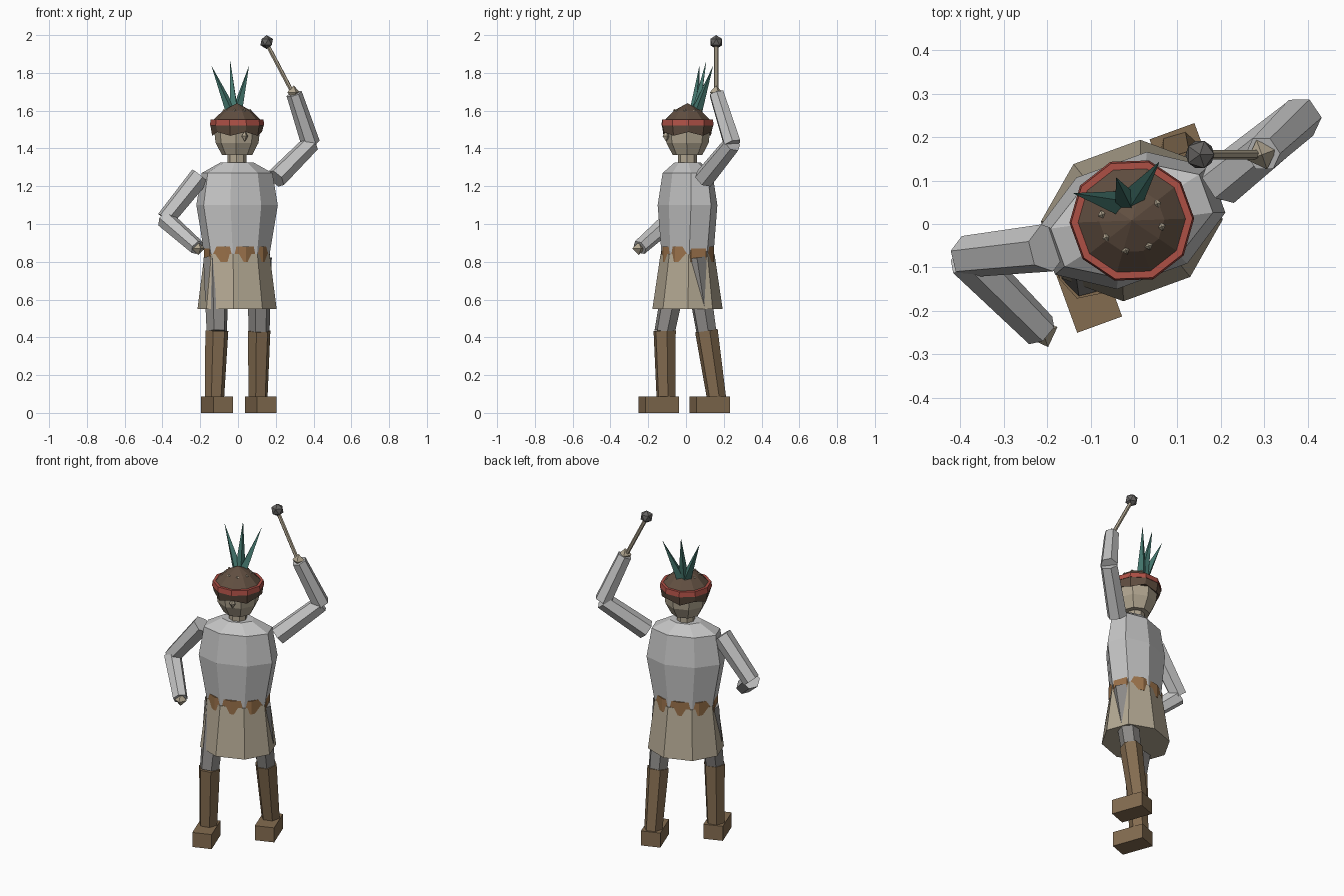
import bpy, bmesh, math
from mathutils import Vector, Matrix

if "Cube" in bpy.data.objects:
    bpy.data.objects.remove(bpy.data.objects["Cube"])

TURN = math.radians(20)              # the whole figure is turned about z
CX, CY = -0.005, 0.008               # body axis

COLOURS = {
    "light_grey_cloth": (0.56, 0.56, 0.56),
    "grey_leggings": (0.26, 0.25, 0.24),
    "skin_beige": (0.44, 0.38, 0.28),
    "skirt_beige": (0.45, 0.39, 0.29),
    "boot_brown": (0.23, 0.15, 0.08),
    "belt_tan": (0.33, 0.17, 0.07),
    "cap_brown": (0.12, 0.078, 0.053),
    "band_red": (0.42, 0.08, 0.06),
    "feather_teal": (0.06, 0.19, 0.16),
    "dark_stone": (0.13, 0.125, 0.12),
}
mats = {}
for n, c in COLOURS.items():
    mats[n] = bpy.data.materials.new(n)
    mats[n].diffuse_color = (*c, 1)


def finish(bm, name, mat):
    bmesh.ops.recalc_face_normals(bm, faces=bm.faces)
    me = bpy.data.meshes.new(name)
    bm.to_mesh(me)
    bm.free()
    me.materials.append(mats[mat])
    ob = bpy.data.objects.new(name, me)
    bpy.context.collection.objects.link(ob)
    return ob


def turned(x, y):
    """Body-frame point to world x, y."""
    c, s = math.cos(TURN), math.sin(TURN)
    return CX + x * c - y * s, CY + x * s + y * c


def loft(name, mat, rings, sides, offset=0.5):
    """Stack of elliptical rings (z, half width, half depth), capped at both ends."""
    bm = bmesh.new()
    loops = []
    for z, a, b in rings:
        loop = []
        for i in range(sides):
            t = 2 * math.pi * (i + offset) / sides
            loop.append(bm.verts.new((*turned(a * math.cos(t), b * math.sin(t)), z)))
        loops.append(loop)
    for lo, hi in zip(loops, loops[1:]):
        for i in range(sides):
            j = (i + 1) % sides
            bm.faces.new((lo[i], lo[j], hi[j], hi[i]))
    bm.faces.new(loops[0])
    bm.faces.new(loops[-1])
    bmesh.ops.remove_doubles(bm, verts=bm.verts, dist=0.0005)
    return finish(bm, name, mat)


def limb(name, mat, p, q, r1, r2, sides=6):
    """Tapered prism from p to q."""
    p, q = Vector(p), Vector(q)
    d = q - p
    bm = bmesh.new()
    bmesh.ops.create_cone(bm, cap_ends=True, segments=sides, radius1=r1, radius2=r2, depth=d.length)
    rot = d.to_track_quat('Z', 'Y').to_matrix().to_4x4()
    bm.transform(Matrix.Translation((p + q) / 2) @ rot @ Matrix.Rotation(TURN, 4, 'Z'))
    return finish(bm, name, mat)


def gem(name, mat, loc, size, sides=4):
    """Double pyramid."""
    bm = bmesh.new()
    bmesh.ops.create_uvsphere(bm, u_segments=sides, v_segments=2, radius=1)
    bm.transform(Matrix.Translation(loc) @ Matrix.Rotation(TURN, 4, 'Z') @ Matrix.Diagonal((*size, 1)))
    return finish(bm, name, mat)


# Torso, belt and skirt
loft("torso", "light_grey_cloth", [(0.83, 0.177, 0.131), (1.10, 0.226, 0.148),
     (1.27, 0.197, 0.122), (1.325, 0.092, 0.066)], 8)
loft("belt", "belt_tan", [(0.80, 0.179, 0.136), (0.88, 0.179, 0.136)], 10)
loft("skirt", "skirt_beige", [(0.55, 0.214, 0.182), (0.84, 0.178, 0.138)], 8)

# Neck, head and nose
loft("neck", "skin_beige", [(1.30, 0.05, 0.05), (1.40, 0.05, 0.05)], 8)
loft("head", "skin_beige", [(1.365, 0.08, 0.078), (1.43, 0.114, 0.112),
     (1.50, 0.122, 0.12), (1.56, 0.10, 0.10)], 8)
gem("nose", "skin_beige", (*turned(0, -0.12), 1.465), (0.018, 0.02, 0.03))

# Cap with a jagged lower edge, band and studs
cap = loft("cap", "cap_brown", [(1.475, 0.132, 0.132), (1.522, 0.141, 0.141),
           (1.548, 0.128, 0.128), (1.60, 0.075, 0.075), (1.64, 0.0001, 0.0001)], 10)
low = [v for v in cap.data.vertices if v.co.z < 1.48]
for i, v in enumerate(low):
    v.co.z += 0.012 if i % 2 else -0.008
loft("cap_band", "band_red", [(1.522, 0.144, 0.144), (1.552, 0.14, 0.14)], 10)
for i in range(8):
    t = 2 * math.pi * (i + 0.3) / 8
    gem(f"cap_stud_{i + 1}", "skin_beige", (*turned(0.07 * math.cos(t), 0.07 * math.sin(t)), 1.602),
        (0.01, 0.01, 0.008))

# Three feathers fanned out at the back of the cap
for i, (dx, z) in enumerate([(-0.105, 1.835), (0, 1.86), (0.105, 1.835)]):
    limb(f"feather_{i + 1}", "feather_teal", (*turned(0.12 * dx, 0.045), 1.585),
         (*turned(dx, 0.105), z), 0.03, 0.0005, 4)

# Legs: hip, knee, ankle, then a boxy foot pushed forward of the ankle
LEGS = {
    "left": ((-0.118, -0.037, 0.82), (-0.112, -0.113, 0.43), (-0.125, -0.106, 0.07)),
    "right": ((0.112, 0.046, 0.82), (0.112, 0.108, 0.43), (0.106, 0.163, 0.07)),
}
for side, (hip, knee, ankle) in LEGS.items():
    limb(f"{side}_thigh", "grey_leggings", hip, knee, 0.068, 0.056)
    limb(f"{side}_boot", "boot_brown", (knee[0], knee[1], 0.435), ankle, 0.062, 0.052)
    bm = bmesh.new()
    bmesh.ops.create_cube(bm, size=1)
    fx, fy = ankle[0] + 0.04 * math.sin(TURN), ankle[1] - 0.04 * math.cos(TURN)
    bm.transform(Matrix.Translation((fx, fy, 0.044)) @ Matrix.Rotation(TURN, 4, 'Z')
                 @ Matrix.Diagonal((0.11, 0.188, 0.088, 1)))
    finish(bm, f"{side}_foot", "boot_brown")

# Arms: shoulder, elbow, wrist, then a faceted hand
ARMS = {
    "left": ((-0.20, -0.055, 1.255), (-0.385, -0.075, 1.025), (-0.215, -0.245, 0.875)),
    "right": ((0.20, 0.095, 1.24), (0.385, 0.245, 1.425), (0.297, 0.162, 1.69)),
}
for side, (shoulder, elbow, wrist) in ARMS.items():
    limb(f"{side}_upper_arm", "light_grey_cloth", shoulder, elbow, 0.056, 0.049)
    limb(f"{side}_forearm", "light_grey_cloth", elbow, wrist, 0.05, 0.042)
    out = (Vector(wrist) - Vector(elbow)).normalized() * 0.008
    gem(f"{side}_hand", "skin_beige", Vector(wrist) + out, (0.036, 0.036, 0.036), 4)

# Raised beater with a stone head
limb("beater_stick", "skin_beige", (0.297, 0.16, 1.68), (0.155, 0.16, 1.95), 0.011, 0.011)
bm = bmesh.new()
bmesh.ops.create_icosphere(bm, subdivisions=1, radius=0.037)
bm.transform(Matrix.Translation((0.152, 0.16, 1.963)))
finish(bm, "beater_head", "dark_stone")

for m in bpy.data.materials:
    if m.users and not m.is_grease_pencil:
        m.use_nodes = True
        m.node_tree.nodes["Principled BSDF"].inputs["Base Color"].default_value = m.diffuse_color
